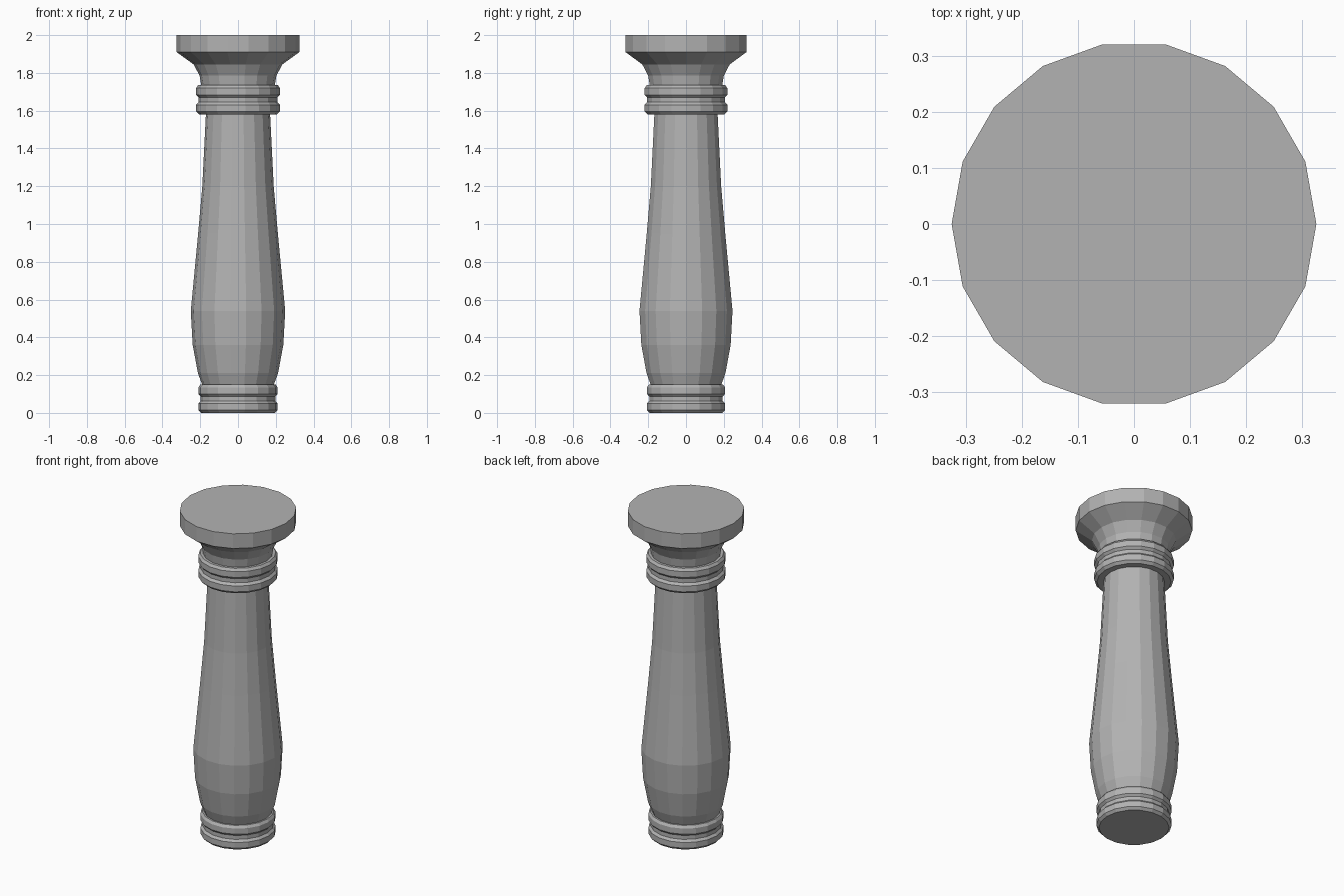
import bpy, bmesh
from math import cos, sin, tau

SIDES = 18

cube = bpy.data.objects.get("Cube")
if cube:
    bpy.data.objects.remove(cube, do_unlink=True)

stone = bpy.data.materials.new("grey_stone")
stone.use_nodes = True
grey = (0.45, 0.45, 0.45, 1)
stone.diffuse_color = grey
stone.node_tree.nodes["Principled BSDF"].inputs["Base Color"].default_value = grey


def ring_band(bottom, top, radius):
    """Profile of two bevelled rings with a groove between them."""
    h = top - bottom
    steps = [(0.93, 0), (1, 0.1), (1, 0.33), (0.94, 0.42),
             (0.94, 0.58), (1, 0.67), (1, 0.9), (0.95, 1)]
    return [(radius * r, bottom + h * z) for r, z in steps]


def lathe(name, profile):
    """Turn a (radius, height) profile around the z axis, with capped ends."""
    bm = bmesh.new()
    loops = [[bm.verts.new((r * cos(tau * i / SIDES), r * sin(tau * i / SIDES), z))
              for i in range(SIDES)] for r, z in profile]
    for low, high in zip(loops, loops[1:]):
        for i in range(SIDES):
            j = (i + 1) % SIDES
            bm.faces.new((low[i], low[j], high[j], high[i]))
    bm.faces.new(loops[0][::-1])
    bm.faces.new(loops[-1])
    mesh = bpy.data.meshes.new(name)
    bm.to_mesh(mesh)
    bm.free()
    mesh.materials.append(stone)
    obj = bpy.data.objects.new(name, mesh)
    bpy.context.collection.objects.link(obj)


# One continuous turned profile, from the foot to the cap
foot = ring_band(0, 0.15, 0.21)
shaft = [(0.19, 0.15), (0.212, 0.21), (0.24, 0.36), (0.25, 0.54),
         (0.211, 0.95), (0.189, 1.2), (0.17, 1.58)]
collar = ring_band(1.58, 1.735, 0.222)
cap = [(0.195, 1.735), (0.203, 1.785), (0.235, 1.845),
       (0.325, 1.91), (0.325, 2)]
lathe("baluster", foot + shaft + collar + cap)
